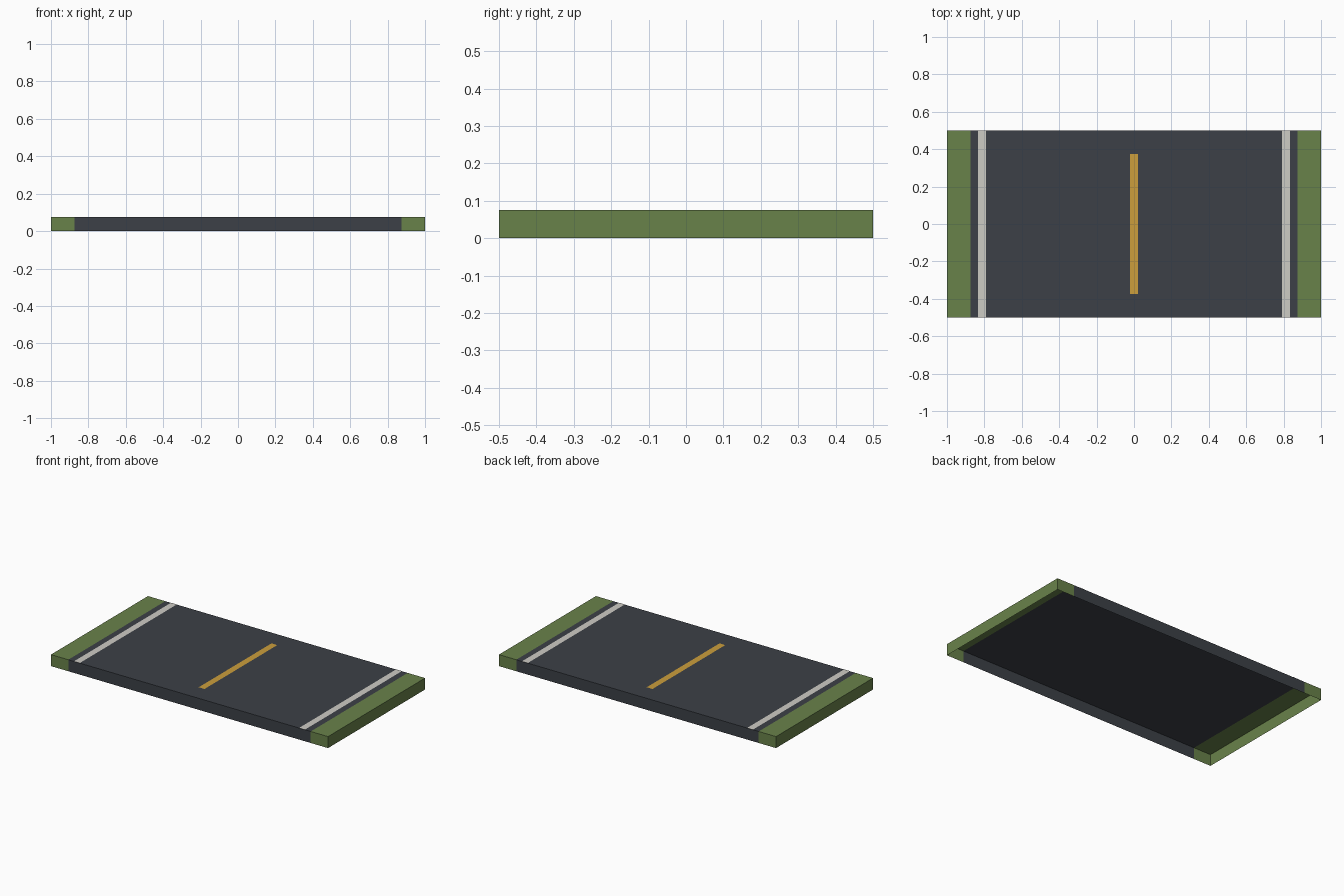
import bpy
import bmesh
from mathutils import Matrix, Vector

cube = bpy.data.objects.get("Cube")
if cube:
    bpy.data.objects.remove(cube, do_unlink=True)

LENGTH = 1.0
HEIGHT = 0.075
ROAD_HALF = 0.875
LIFT = 0.001


def material(name, *rgb):
    """Flat material from 0-255 display values, stored as linear."""
    linear = [((c / 255 + 0.055) / 1.055) ** 2.4 for c in rgb] + [1]
    mat = bpy.data.materials.new(name)
    mat.use_nodes = True
    mat.diffuse_color = linear
    mat.node_tree.nodes["Principled BSDF"].inputs["Base Color"].default_value = linear
    return mat


def finish(name, bm, mat):
    mesh = bpy.data.meshes.new(name)
    bm.to_mesh(mesh)
    bm.free()
    mesh.materials.append(mat)
    obj = bpy.data.objects.new(name, mesh)
    bpy.context.collection.objects.link(obj)


def open_box(name, x0, x1, mat, open_sides):
    """Hollow slab without the faces that point along open_sides."""
    bm = bmesh.new()
    bmesh.ops.create_cube(bm, size=1, matrix=Matrix.Translation(
        ((x0 + x1) / 2, 0, HEIGHT / 2)) @ Matrix.Diagonal((x1 - x0, LENGTH, HEIGHT, 1)))
    bm.normal_update()
    gone = [f for f in bm.faces
            if any(f.normal.dot(Vector(side)) > 0.9 for side in open_sides)]
    bmesh.ops.delete(bm, geom=gone, context='FACES')
    finish(name, bm, mat)


def marking(name, x, width, length, mat):
    """Painted strip lying just on the road."""
    bm = bmesh.new()
    bmesh.ops.create_grid(bm, x_segments=1, y_segments=1, size=0.5,
                          matrix=Matrix.Translation((x, 0, HEIGHT + LIFT))
                          @ Matrix.Diagonal((width, length, 1, 1)))
    finish(name, bm, mat)


asphalt = material("asphalt grey", 60, 64, 71)
grass = material("grass green", 105, 130, 74)
white = material("line white", 206, 204, 197)
yellow = material("line yellow", 204, 159, 60)

DOWN, LEFT, RIGHT = (0, 0, -1), (1, 0, 0), (-1, 0, 0)

# Road and grass verges form one shell, open underneath
open_box("road", -ROAD_HALF, ROAD_HALF, asphalt, [DOWN, LEFT, RIGHT])
open_box("left_verge", ROAD_HALF, 1, grass, [DOWN, RIGHT])
open_box("right_verge", -1, -ROAD_HALF, grass, [DOWN, LEFT])

# Painted lines
for side, name in ((1, "left_edge_line"), (-1, "right_edge_line")):
    marking(name, side * 0.8125, 0.042, LENGTH, white)
marking("centre_dash", 0, 0.042, 0.75, yellow)
